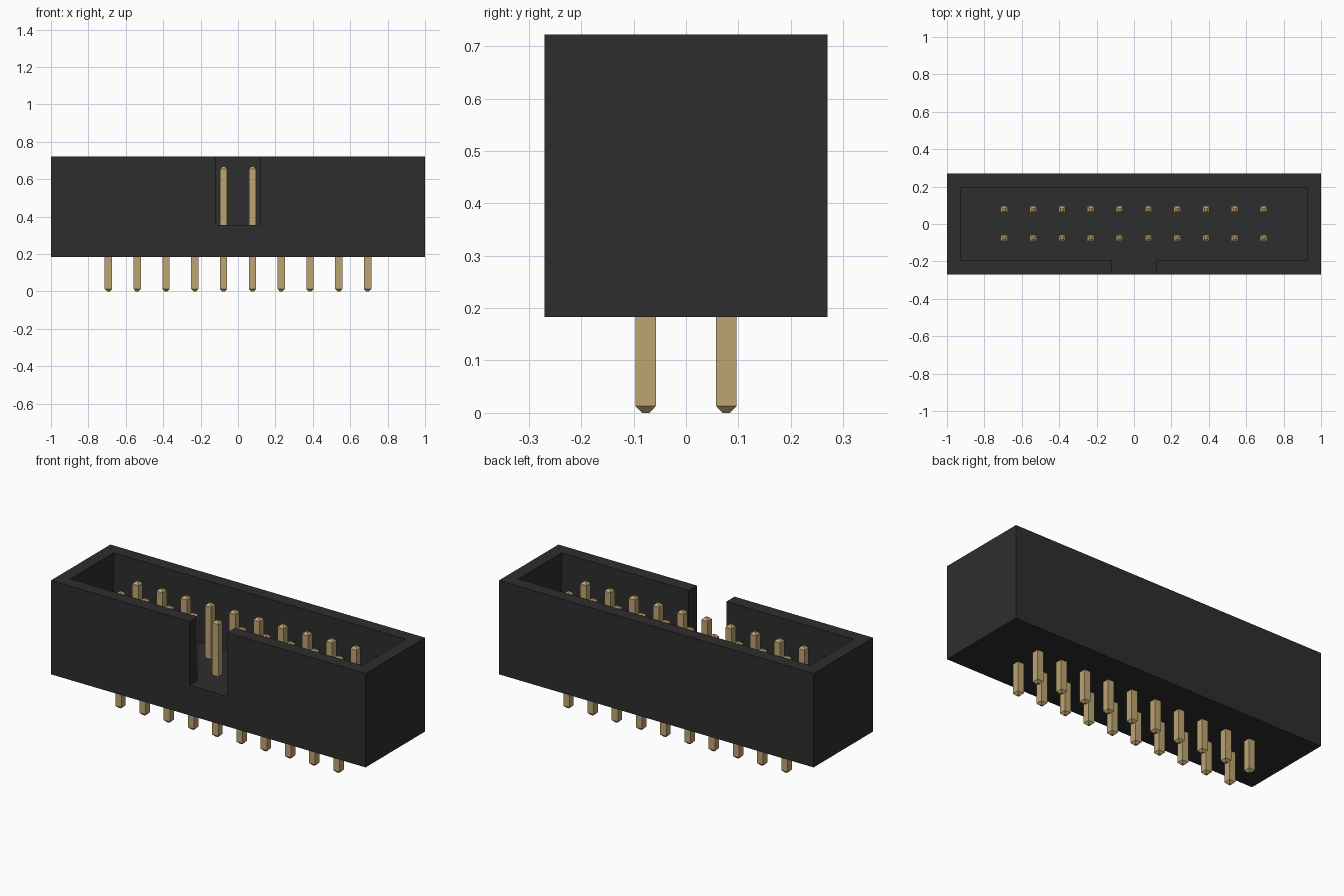
import bpy, bmesh

if "Cube" in bpy.data.objects:
    bpy.data.objects.remove(bpy.data.objects["Cube"], do_unlink=True)


def material(name, rgb):
    m = bpy.data.materials.new(name)
    m.use_nodes = True
    m.diffuse_color = (*rgb, 1)
    m.node_tree.nodes["Principled BSDF"].inputs["Base Color"].default_value = (*rgb, 1)
    return m


def link(name, mesh):
    ob = bpy.data.objects.new(name, mesh)
    bpy.context.scene.collection.objects.link(ob)
    return ob


def prism(name, outline, z0, z1, mat):
    """Extrude a plan outline between two heights."""
    bm = bmesh.new()
    face = bm.faces.new([bm.verts.new((x, y, z0)) for x, y in outline])
    ext = bmesh.ops.extrude_face_region(bm, geom=[face])
    top = [v for v in ext["geom"] if isinstance(v, bmesh.types.BMVert)]
    bmesh.ops.translate(bm, verts=top, vec=(0, 0, z1 - z0))
    bmesh.ops.recalc_face_normals(bm, faces=bm.faces)
    me = bpy.data.meshes.new(name)
    bm.to_mesh(me)
    bm.free()
    me.materials.append(mat)
    return link(name, me)


def pin_mesh(half, tip, chamfer, z0, z1, mat):
    """Square pin with tapered ends, lofted from four square rings."""
    bm = bmesh.new()
    rings = []
    for r, z in ((tip, z0), (half, z0 + chamfer), (half, z1 - chamfer), (tip, z1)):
        rings.append([bm.verts.new((sx * r, sy * r, z))
                      for sx, sy in ((-1, -1), (1, -1), (1, 1), (-1, 1))])
    for a, b in zip(rings, rings[1:]):
        for i in range(4):
            j = (i + 1) % 4
            bm.faces.new((a[i], a[j], b[j], b[i]))
    bm.faces.new(rings[0][::-1])
    bm.faces.new(rings[-1])
    me = bpy.data.meshes.new("pin")
    bm.to_mesh(me)
    bm.free()
    me.materials.append(mat)
    return me


black = material("black plastic", (0.027, 0.027, 0.027))
gold = material("gold metal", (0.515, 0.376, 0.171))

# Housing block
HX, HY, BOTTOM, TOP, FLOOR = 1.0, 0.27, 0.183, 0.722, 0.355
housing = prism("housing", [(-HX, -HY), (HX, -HY), (HX, HY), (-HX, HY)],
                BOTTOM, TOP, black)

# Cavity with the key slot through the front wall, cut from above
CX, CY, SX = 0.928, 0.196, 0.12
cutter = prism("cavity_cutter",
               [(-CX, -CY), (-SX, -CY), (-SX, -0.4), (SX, -0.4),
                (SX, -CY), (CX, -CY), (CX, CY), (-CX, CY)],
               FLOOR, TOP + 0.2, black)
cutter.hide_render = True
cut = housing.modifiers.new("cavity", "BOOLEAN")
cut.operation = "DIFFERENCE"
cut.solver = "EXACT"
cut.object = cutter
bpy.context.view_layer.objects.active = housing
bpy.ops.object.modifier_apply(modifier=cut.name)
bpy.data.objects.remove(cutter, do_unlink=True)

# Two rows of ten pins through the housing floor
PITCH = 0.154
pin = pin_mesh(0.0195, 0.007, 0.013, 0.0, 0.667, gold)
for row, y in (("front", -PITCH / 2), ("back", PITCH / 2)):
    for i in range(10):
        ob = link(f"{row}_pin_{i + 1}", pin)
        ob.location = ((i - 4.5) * PITCH, y, 0)
